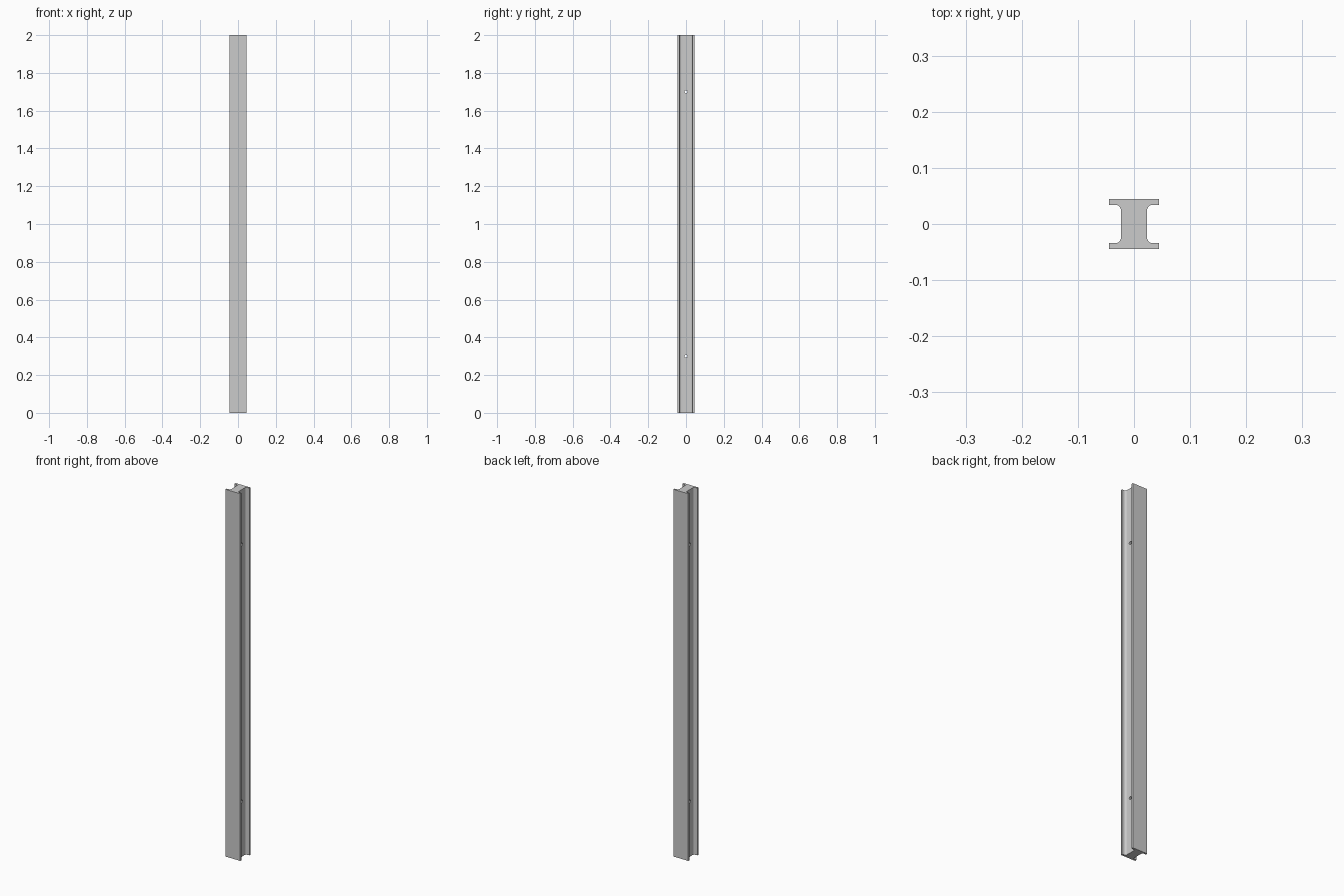
import bpy, bmesh, math
from mathutils import Matrix, Vector

if "Cube" in bpy.data.objects:
    bpy.data.objects.remove(bpy.data.objects["Cube"])

HALF = 0.0445      # half width of the flanges, and half depth
INNER = 0.0343     # inner face of the flanges
WEB = 0.023        # half thickness of the web
R = 0.011          # fillet between web and flange
LENGTH = 2.0
HOLE_R = 0.008
HOLE_Z = (0.3, 1.7)
STEPS = 8


def beam_profile():
    # one quarter, from the flange corner down to the web
    quarter = [(HALF, HALF), (HALF, INNER)]
    for i in range(STEPS + 1):
        a = math.pi / 2 * (1 + i / STEPS)
        quarter.append((WEB + R + R * math.cos(a), INNER - R + R * math.sin(a)))
    right = quarter + [(x, -y) for x, y in reversed(quarter)]
    return right + [(-x, -y) for x, y in right]


def make_object(name, bm):
    bmesh.ops.recalc_face_normals(bm, faces=bm.faces)
    mesh = bpy.data.meshes.new(name)
    bm.to_mesh(mesh)
    bm.free()
    obj = bpy.data.objects.new(name, mesh)
    bpy.context.collection.objects.link(obj)
    return obj


# I-shaped post extruded upwards
bm = bmesh.new()
face = bm.faces.new([bm.verts.new((x, y, 0)) for x, y in beam_profile()])
ext = bmesh.ops.extrude_face_region(bm, geom=[face], use_keep_orig=True)
bmesh.ops.translate(bm, vec=Vector((0, 0, LENGTH)),
                    verts=[g for g in ext["geom"] if isinstance(g, bmesh.types.BMVert)])
post = make_object("i_beam_post", bm)

# Cutters for the two bolt holes through the web
bm = bmesh.new()
for z in HOLE_Z:
    bmesh.ops.create_cone(bm, cap_ends=True, segments=24, radius1=HOLE_R, radius2=HOLE_R,
                          depth=0.08,
                          matrix=Matrix.Translation((0, 0, z)) @ Matrix.Rotation(math.pi / 2, 4, 'Y'))
cutter = make_object("bolt_hole_cutter", bm)
cutter.hide_render = True

mod = post.modifiers.new("bolt_holes", 'BOOLEAN')
mod.operation = 'DIFFERENCE'
mod.solver = 'EXACT'
mod.object = cutter
bpy.context.view_layer.objects.active = post
post.select_set(True)
bpy.ops.object.modifier_apply(modifier=mod.name)
bpy.data.objects.remove(cutter, do_unlink=True)

# Smooth fillets and holes, sharp edges elsewhere
bpy.ops.object.shade_smooth_by_angle(angle=math.radians(30))
